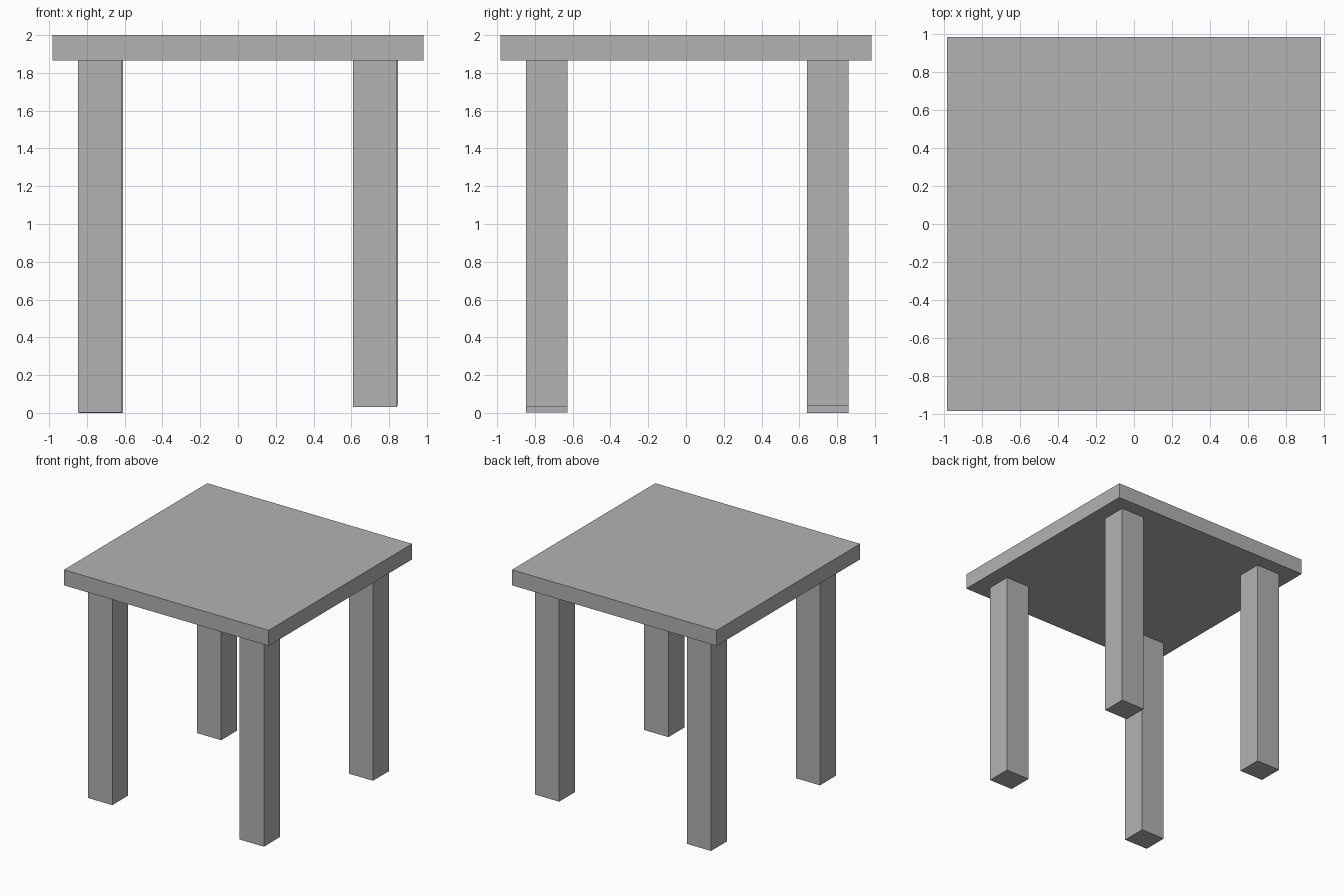
import bpy

# Remove the default cube
cube = bpy.data.objects.get("Cube")
if cube:
    bpy.data.objects.remove(cube, do_unlink=True)

# Single flat grey
grey = bpy.data.materials.new("plain_grey")
grey.use_nodes = True
colour = (0.448, 0.448, 0.448, 1)
grey.diffuse_color = colour
grey.node_tree.nodes["Principled BSDF"].inputs["Base Color"].default_value = colour


def box(name, x, y, z):
    """Axis-aligned box from (low, high) pairs."""
    spans = (x, y, z)
    bpy.ops.mesh.primitive_cube_add(size=1, location=[(a + b) / 2 for a, b in spans])
    obj = bpy.context.object
    obj.name = name
    obj.scale = [b - a for a, b in spans]
    bpy.ops.object.transform_apply(location=False, rotation=False, scale=True)
    obj.data.materials.append(grey)
    return obj


# Square table top
UNDERSIDE = 1.865
box("table_top", (-0.983, 0.983), (-0.983, 0.983), (UNDERSIDE, 2.0))

# Four square legs, slightly uneven in placement and length
LEG_X, LEG_Y = 0.232, 0.218
legs = {
    "front_right_leg": (-0.847, -0.846, 0.003),
    "back_right_leg": (-0.842, 0.641, 0.0),
    "front_left_leg": (0.609, -0.846, 0.032),
    "back_left_leg": (0.616, 0.641, 0.038),
}
for name, (x, y, foot) in legs.items():
    box(name, (x, x + LEG_X), (y, y + LEG_Y), (foot, UNDERSIDE))
